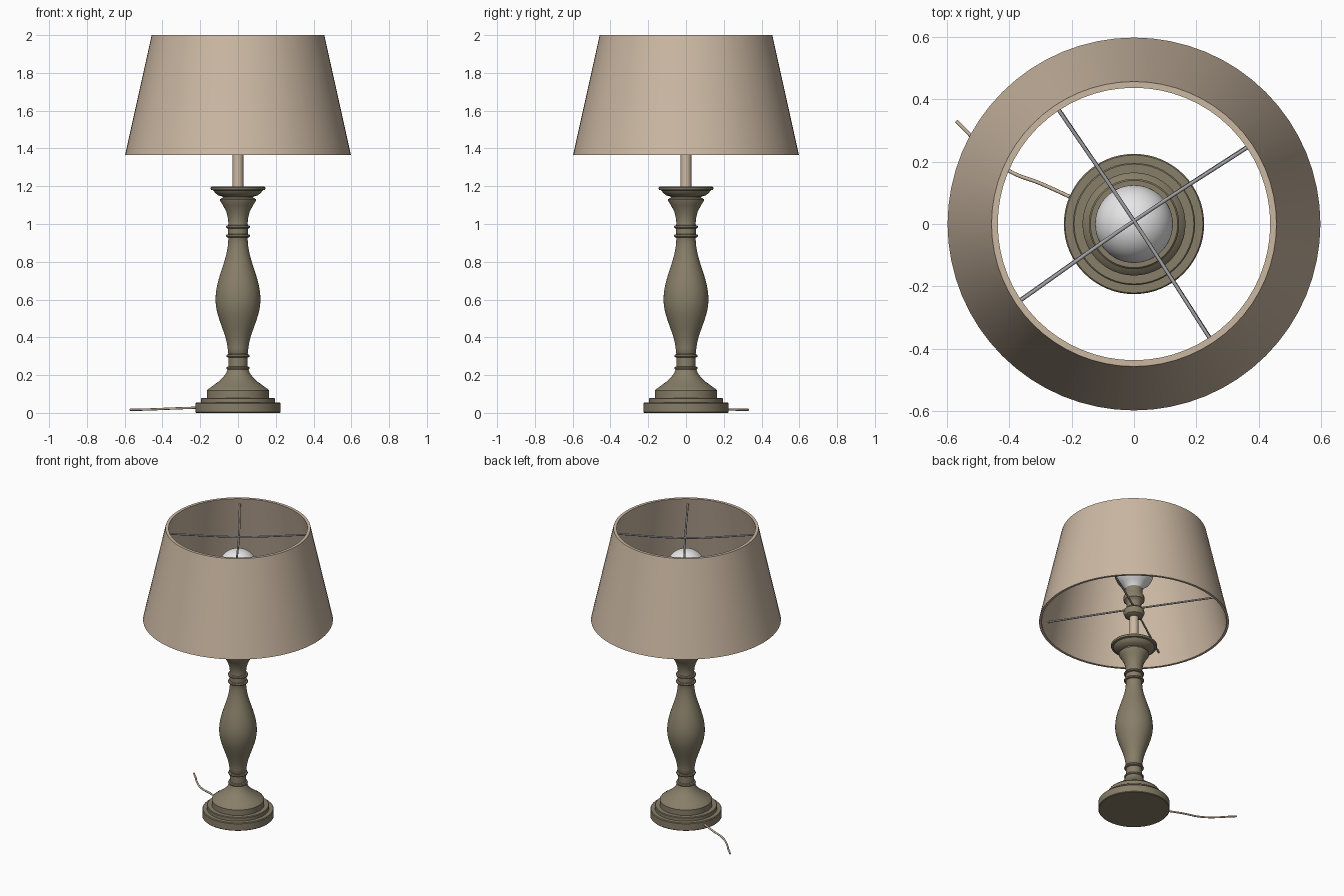
import bpy, math
from mathutils import Vector

if "Cube" in bpy.data.objects:
    bpy.data.objects.remove(bpy.data.objects["Cube"])


def material(name, rgb):
    m = bpy.data.materials.new(name)
    m.diffuse_color = (*rgb, 1)
    m.use_nodes = True
    m.node_tree.nodes["Principled BSDF"].inputs["Base Color"].default_value = m.diffuse_color
    return m


BEIGE = material("beige linen", (0.60, 0.48, 0.365))
OLIVE = material("olive wood", (0.245, 0.21, 0.14))
STEEL = material("steel wire", (0.36, 0.36, 0.38))
WHITE = material("white glass", (0.80, 0.80, 0.80))


def finish(name, verts, faces, mat, angle=35):
    me = bpy.data.meshes.new(name)
    me.from_pydata(verts, [], faces)
    me.update()
    me.materials.append(mat)
    me.shade_smooth()
    me.set_sharp_from_angle(angle=math.radians(angle))
    ob = bpy.data.objects.new(name, me)
    bpy.context.collection.objects.link(ob)
    return ob


def lathe(name, profile, mat, n=64, closed=False):
    """Revolve (radius, z) points, bottom to top; cap the ends or close the loop."""
    verts = [(r * math.cos(2 * math.pi * i / n), r * math.sin(2 * math.pi * i / n), z)
             for r, z in profile for i in range(n)]
    k = len(profile)
    faces = []
    for j in range(k if closed else k - 1):
        a, b = j * n, ((j + 1) % k) * n
        faces += [(a + i, a + (i + 1) % n, b + (i + 1) % n, b + i) for i in range(n)]
    if not closed:
        faces += [tuple(reversed(range(n))), tuple(range((k - 1) * n, k * n))]
    return finish(name, verts, faces, mat)


def ease(r0, z0, r1, z1, steps=10):
    """S-shaped profile between two radii."""
    return [(r0 + (r1 - r0) * (1 - math.cos(math.pi * i / steps)) / 2,
             z0 + (z1 - z0) * i / steps) for i in range(steps + 1)]


def ring(r, z, h=0.009):
    """Rounded bead on the turned column."""
    return [(r - 0.012, z - h), (r - 0.003, z - h * 0.7), (r, z),
            (r - 0.003, z + h * 0.7), (r - 0.012, z + h)]


def tube(name, points, radius, mat):
    cu = bpy.data.curves.new(name, 'CURVE')
    cu.dimensions = '3D'
    cu.bevel_depth = radius
    cu.bevel_resolution = 2
    cu.resolution_u = 8
    cu.use_fill_caps = True
    sp = cu.splines.new('BEZIER')
    sp.bezier_points.add(len(points) - 1)
    for bp, p in zip(sp.bezier_points, points):
        bp.co = Vector(p)
        bp.handle_left_type = bp.handle_right_type = 'AUTO'
    cu.materials.append(mat)
    ob = bpy.data.objects.new(name, cu)
    bpy.context.collection.objects.link(ob)
    return ob


# Stepped foot
lathe("foot", [(0.221, 0), (0.225, 0.004), (0.225, 0.05), (0.221, 0.055),
               (0.196, 0.055), (0.196, 0.076), (0.192, 0.08), (0.165, 0.08),
               (0.165, 0.118), (0.160, 0.125), (0.145, 0.135), (0.125, 0.15),
               (0.10, 0.168), (0.08, 0.187), (0.063, 0.21), (0.054, 0.232)], OLIVE)

# Turned column with beads, vase and flared neck
lathe("column", [(0.05, 0.225)] + ring(0.062, 0.237) + ring(0.062, 0.302)
      + ease(0.053, 0.315, 0.119, 0.60) + ease(0.119, 0.60, 0.051, 0.925)[1:]
      + ring(0.064, 0.937) + ring(0.064, 0.985)
      + [(0.051, 1.0), (0.053, 1.03), (0.062, 1.065), (0.08, 1.10),
         (0.094, 1.122), (0.096, 1.13), (0.085, 1.137)], OLIVE)

# Dish on top of the column
lathe("dish", [(0.078, 1.13), (0.082, 1.145), (0.105, 1.152), (0.122, 1.165),
               (0.13, 1.178), (0.142, 1.181), (0.145, 1.187), (0.145, 1.193),
               (0.14, 1.198), (0.12, 1.198), (0.11, 1.19)], OLIVE)

# Pole, bulb holder and bulb
lathe("pole", [(0.028, 1.18), (0.028, 1.42)], BEIGE, 32)
lathe("bulb_holder", [(0.04, 1.395), (0.058, 1.405), (0.066, 1.425), (0.064, 1.445),
                      (0.048, 1.46), (0.045, 1.49), (0.052, 1.505), (0.065, 1.515),
                      (0.065, 1.545), (0.055, 1.56), (0.055, 1.60)], OLIVE, 40)
dome = [(0.125 * math.cos(math.radians(a)), 1.725 + 0.125 * math.sin(math.radians(a)))
        for a in range(-35, 90, 8)]
lathe("bulb", [(0.045, 1.585), (0.058, 1.61), (0.08, 1.635)] + dome + [(0.002, 1.85)],
      WHITE, 48)

# Hollow tapered shade
lathe("shade", [(0.582, 1.365), (0.598, 1.365), (0.457, 2.0), (0.437, 2.0)],
      BEIGE, 64, closed=True)

# Wire crosses holding the shade, upper and lower
for level, reach, z_mid, z_end in (("upper", 0.445, 1.935, 1.957),
                                   ("lower", 0.568, 1.455, 1.455)):
    for i, deg in enumerate((-56.5, 34)):
        c, s = (f(math.radians(deg)) * reach for f in (math.cos, math.sin))
        tube(f"{level}_wire_{i + 1}", [(-c, -s, z_end), (0, 0.01, z_mid), (c, s, z_end)],
             0.006, STEEL)

# Power cord trailing from the foot
tube("cord", [(-0.19, 0.08, 0.028), (-0.30, 0.13, 0.025), (-0.40, 0.17, 0.021),
              (-0.48, 0.235, 0.018), (-0.53, 0.29, 0.017), (-0.57, 0.33, 0.017)],
     0.006, BEIGE)
